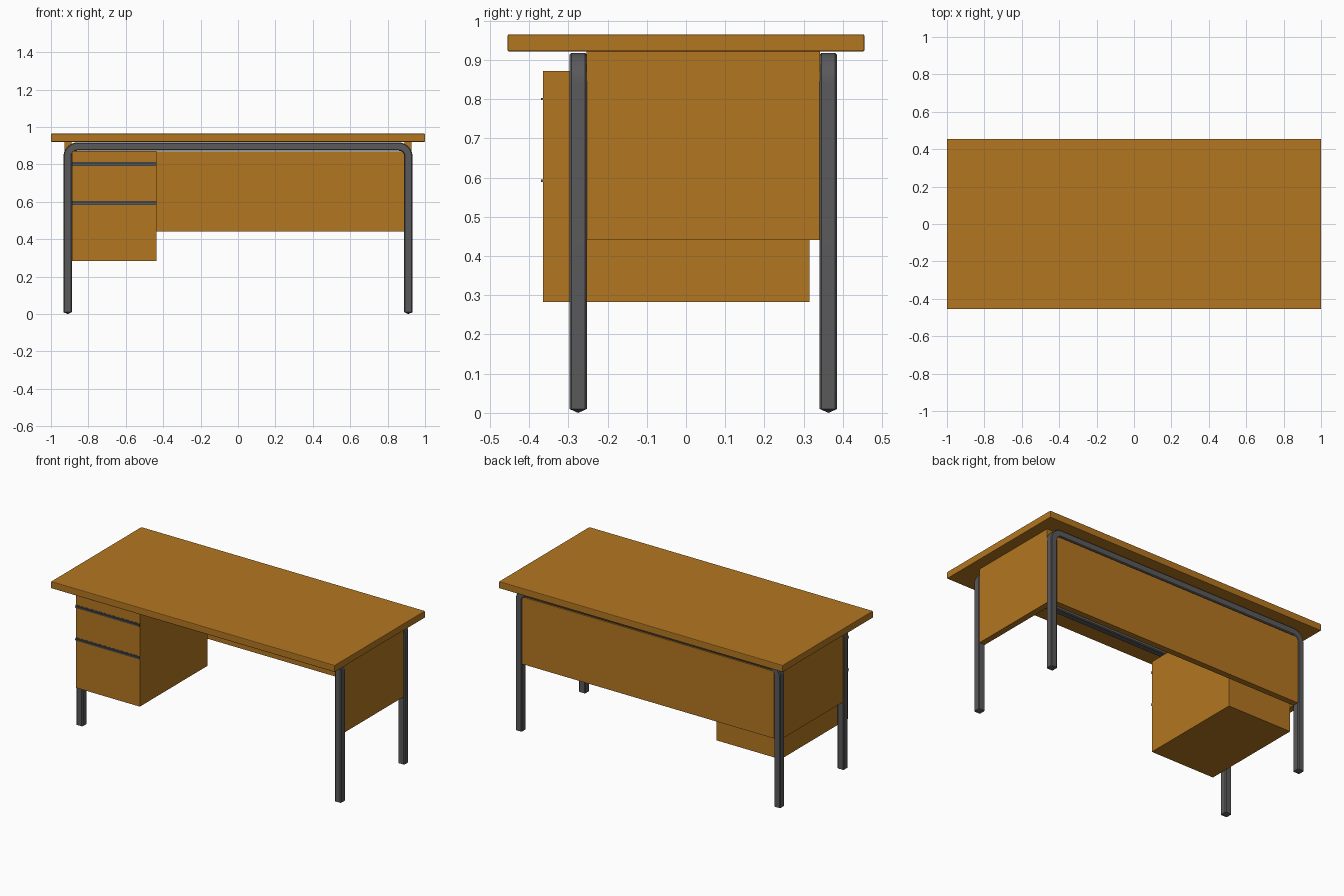
import bpy, bmesh, math
from mathutils import Vector

if "Cube" in bpy.data.objects:
    bpy.data.objects.remove(bpy.data.objects["Cube"])


def material(name, rgb):
    m = bpy.data.materials.new(name)
    m.diffuse_color = (*rgb, 1)
    m.use_nodes = True
    m.node_tree.nodes["Principled BSDF"].inputs["Base Color"].default_value = m.diffuse_color
    return m


WOOD = material("warm_wood", (0.45, 0.18, 0.015))
METAL = material("dark_metal", (0.10, 0.10, 0.105))
STRIP = material("handle_metal", (0.05, 0.055, 0.06))


def finish(name, bm, mat):
    bmesh.ops.recalc_face_normals(bm, faces=bm.faces)
    me = bpy.data.meshes.new(name)
    bm.to_mesh(me)
    bm.free()
    me.materials.append(mat)
    ob = bpy.data.objects.new(name, me)
    bpy.context.collection.objects.link(ob)
    return ob


def box(name, lo, hi, mat, bevel=0.0):
    lo, hi = Vector(lo), Vector(hi)
    bm = bmesh.new()
    bmesh.ops.create_cube(bm, size=1)
    bmesh.ops.scale(bm, vec=hi - lo, verts=bm.verts)
    bmesh.ops.translate(bm, vec=(lo + hi) / 2, verts=bm.verts)
    ob = finish(name, bm, mat)
    if bevel:
        mod = ob.modifiers.new("edge", "BEVEL")
        mod.width, mod.segments = bevel, 2
    return ob


LEG_X, HALF, TOP, FOOT = 0.911, 0.0222, 0.918, 0.01
BEND, STEPS, CHAMFER = 0.053, 6, 0.005


def frame(name, y):
    """Bent square tube: two legs joined by a top rail, with pointed feet."""
    zc = TOP - HALF
    path = [(-LEG_X, FOOT, math.pi)]
    for side, start in ((-1, math.pi), (1, math.pi / 2)):
        for i in range(STEPS + 1):
            a = start - i / STEPS * math.pi / 2
            path.append((side * (LEG_X - BEND) + BEND * math.cos(a),
                         zc - BEND + BEND * math.sin(a), a))
    path.append((LEG_X, FOOT, 0))
    h, c = HALF, HALF - CHAMFER
    section = [(h, c), (c, h), (-c, h), (-h, c), (-h, -c), (-c, -h), (c, -h), (h, -c)]
    bm = bmesh.new()
    rings = [[bm.verts.new((x + u * math.cos(a), y + v, z + u * math.sin(a)))
              for u, v in section] for x, z, a in path]
    for r0, r1 in zip(rings, rings[1:]):
        for i in range(8):
            j = (i + 1) % 8
            bm.faces.new((r0[i], r0[j], r1[j], r1[i]))
    # Foot caps: flat end, then a small central point
    for ring, x in ((rings[0], -LEG_X), (rings[-1], LEG_X)):
        cap = bm.faces.new(ring)
        inner = bmesh.ops.inset_individual(bm, faces=[cap], thickness=0.008)
        tip = bmesh.ops.poke(bm, faces=[cap])["verts"][0]
        tip.co = (x, y, 0)
    ob = finish(name, bm, METAL)
    bpy.context.view_layer.objects.active = ob
    ob.select_set(True)
    bpy.ops.object.shade_smooth_by_angle(angle=math.radians(25))
    ob.select_set(False)


# Desk top
box("desk_top", (-1, -0.455, 0.921), (1, 0.455, 0.965), WOOD, 0.004)

# Tube frames
frame("front_frame", -0.275)
frame("back_frame", 0.363)

# Side panels between the legs, and the back panel
for side, label in ((-1, "left"), (1, "right")):
    x0, x1 = sorted((side * 0.889, side * 0.928))
    box(label + "_panel", (x0, -0.253, 0.441), (x1, 0.341, 0.921), WOOD)
box("back_panel", (-0.889, 0.343, 0.441), (0.889, 0.382, 0.869), WOOD)

# Drawer pedestal with two full-width handles
PX0, PX1, PY = -0.888, -0.437, -0.364
box("drawer_pedestal", (PX0, PY, 0.283), (PX1, 0.315, 0.871), WOOD)
for label, z in (("upper", 0.801), ("lower", 0.593)):
    box(label + "_handle_strip", (PX0, PY - 0.001, z - 0.010), (PX1, PY + 0.01, z + 0.011), STRIP)
    box(label + "_handle_lip", (PX0, PY - 0.006, z - 0.004), (PX1, PY, z + 0.002), METAL)
